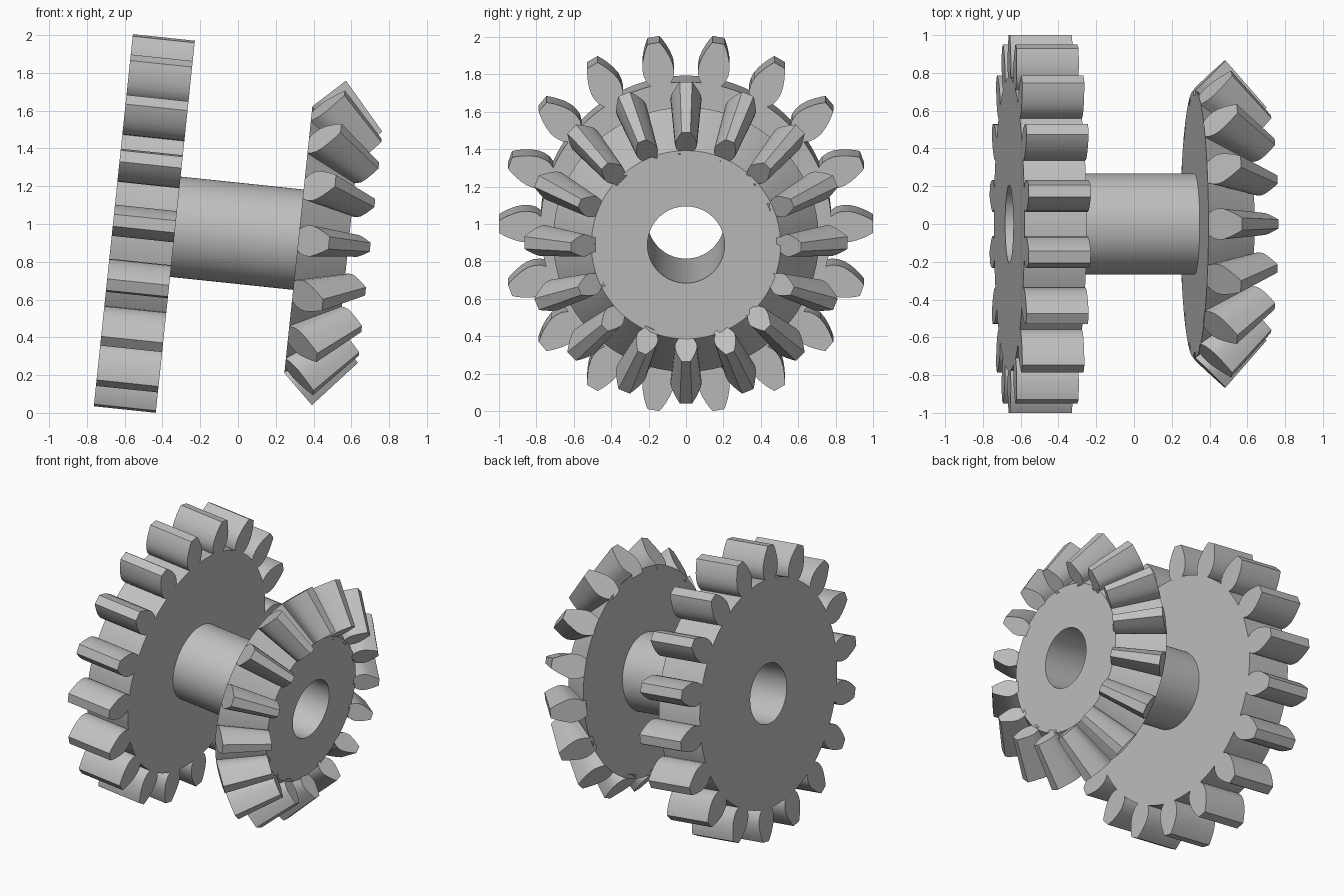
import bpy, bmesh, math
from mathutils import Matrix, Vector

if "Cube" in bpy.data.objects:
    bpy.data.objects.remove(bpy.data.objects["Cube"])

TILT = math.radians(6)
C, S = math.cos(TILT), math.sin(TILT)
# local z runs along the shaft, local x points up
FRAME = Matrix(((S, 0, C, -0.66), (0, -1, 0, 0), (C, 0, -S, 1.02), (0, 0, 0, 1)))
BORE, HUB = 0.206, 0.267
SPUR_W = 0.33                      # spur gear thickness
BACK, APEX, SHRINK = 0.985, 1.91, 0.712   # bevel back face, cone apex, inner/outer ratio

grey = bpy.data.materials.new("steel_grey")
grey.diffuse_color = (0.527, 0.527, 0.527, 1)
grey.use_nodes = True
grey.node_tree.nodes["Principled BSDF"].inputs["Base Color"].default_value = grey.diffuse_color


def finish(name, bm):
    bmesh.ops.recalc_face_normals(bm, faces=bm.faces)
    mesh = bpy.data.meshes.new(name)
    bm.to_mesh(mesh)
    bm.free()
    mesh.materials.append(grey)
    ob = bpy.data.objects.new(name, mesh)
    bpy.context.collection.objects.link(ob)
    ob.matrix_world = FRAME
    bpy.ops.object.select_all(action='DESELECT')
    ob.select_set(True)
    bpy.context.view_layer.objects.active = ob
    bpy.ops.object.shade_smooth_by_angle(angle=math.radians(25))
    return ob


def polar(r, a, z=0.0):
    return Vector((r * math.cos(a), r * math.sin(a), z))


def lathe(bm, profile, n=96):
    """Revolve a closed (radius, height) profile about the shaft."""
    rings = [[bm.verts.new(polar(r, 2 * math.pi * i / n, z)) for i in range(n)]
             for r, z in profile]
    for a, b in zip(rings, rings[1:] + rings[:1]):
        for i in range(n):
            j = (i + 1) % n
            bm.faces.new((a[i], a[j], b[j], b[i]))


def both_sides(half):
    """Mirror (distance, half width) pairs into a full tooth outline."""
    return [(d, -w) for d, w in half] + [(d, w) for d, w in reversed(half)]


# spur gear: toothed outline with a round bore, extruded
SPUR_TOOTH = [(0.775, 0.055), (0.80, 0.073), (0.835, 0.082), (0.87, 0.083),
              (0.91, 0.074), (0.95, 0.059), (0.98, 0.044), (1.0, 0.032)]
outline = []
for k in range(18):
    a = math.radians(10 + 20 * k)
    for r, w in both_sides(SPUR_TOOTH):
        outline.append(Matrix.Rotation(a, 3, 'Z') @ Vector((r, w, 0)))
    outline += [polar(0.777, a + math.radians(d)) for d in (7, 10, 13)]
bore = [polar(BORE, 2 * math.pi * i / 96) for i in range(96)]
bm = bmesh.new()
edges = []
for loop in (outline, bore):
    vs = [bm.verts.new(p) for p in loop]
    edges += [bm.edges.new((vs[i - 1], vs[i])) for i in range(len(vs))]
bmesh.ops.triangle_fill(bm, edges=edges, use_beauty=True, use_dissolve=False)
new = bmesh.ops.extrude_face_region(bm, geom=bm.faces[:], use_keep_orig=True)["geom"]
bmesh.ops.translate(bm, vec=(0, 0, SPUR_W),
                    verts=[v for v in new if isinstance(v, bmesh.types.BMVert)])
finish("spur_gear", bm)

# hub tube between the gears
bm = bmesh.new()
lathe(bm, [(BORE, SPUR_W), (HUB, SPUR_W), (HUB, BACK), (BORE, BACK)])
finish("hub", bm)

# bevel gear blank
front = APEX - SHRINK * (APEX - BACK)
bm = bmesh.new()
lathe(bm, [(BORE, BACK), (0.71, BACK), (0.71 * SHRINK, front), (BORE, front)])
finish("bevel_blank", bm)

# bevel teeth: outer section (height up the 45 degree back cone) tapering to the apex
BEVEL_TOOTH = [(0.0, 0.058), (0.03, 0.074), (0.065, 0.083), (0.10, 0.081),
               (0.14, 0.069), (0.185, 0.051), (0.223, 0.033)]
bm = bmesh.new()
apex = Vector((0, 0, APEX))
section = [Vector((0.71 + 0.69 * h, w, BACK + 0.73 * h)) for h, w in both_sides(BEVEL_TOOTH)]
section = [Vector((0.68, -0.055, BACK))] + section + [Vector((0.68, 0.055, BACK))]
for k in range(16):
    rot = Matrix.Rotation(2 * math.pi * k / 16, 3, 'Z')
    outer = [bm.verts.new(rot @ p) for p in section]
    inner = [bm.verts.new(rot @ (apex + (p - apex) * SHRINK)) for p in section]
    bm.faces.new(outer)
    bm.faces.new(inner[::-1])
    for i in range(len(section)):
        bm.faces.new((outer[i - 1], inner[i - 1], inner[i], outer[i]))
finish("bevel_teeth", bm)
